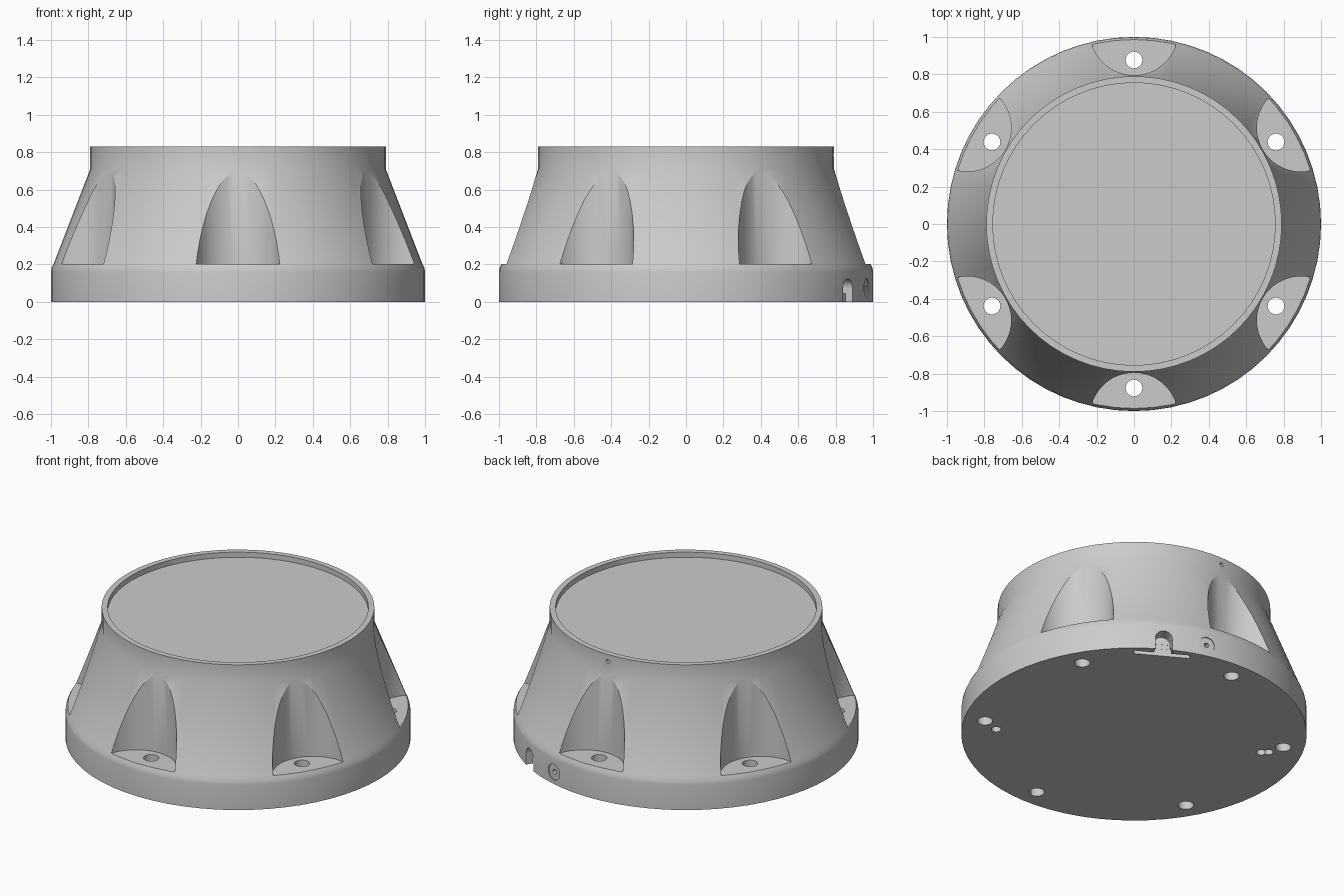
import bpy, bmesh, math
from mathutils import Matrix, Vector

if "Cube" in bpy.data.objects:
    bpy.data.objects.remove(bpy.data.objects["Cube"], do_unlink=True)

grey = bpy.data.materials.new("light grey")
grey.use_nodes = True
grey.diffuse_color = (0.6, 0.6, 0.6, 1)
grey.node_tree.nodes["Principled BSDF"].inputs["Base Color"].default_value = (0.6, 0.6, 0.6, 1)


def add_object(name, bm):
    bmesh.ops.recalc_face_normals(bm, faces=bm.faces)
    mesh = bpy.data.meshes.new(name)
    bm.to_mesh(mesh)
    bm.free()
    mesh.materials.append(grey)
    obj = bpy.data.objects.new(name, mesh)
    bpy.context.collection.objects.link(obj)
    return obj


def lathe(name, profile, steps):
    bm = bmesh.new()
    verts = [bm.verts.new((r, 0, z)) for r, z in profile]
    edges = [bm.edges.new(pair) for pair in zip(verts, verts[1:])]
    bmesh.ops.spin(bm, geom=verts + edges, cent=(0, 0, 0), axis=(0, 0, 1),
                   angle=math.tau, steps=steps, use_duplicate=False)
    bmesh.ops.remove_doubles(bm, verts=bm.verts, dist=0.0005)
    return add_object(name, bm)


def turned(degrees):
    return Matrix.Rotation(math.radians(degrees), 4, "Z")


def cut(target, bm):
    """Subtract a temporary solid from the target."""
    cutter = add_object("cutter", bm)
    cutter.hide_render = True
    mod = target.modifiers.new("cut", "BOOLEAN")
    mod.operation = "DIFFERENCE"
    mod.solver = "EXACT"
    mod.object = cutter
    bpy.context.view_layer.objects.active = target
    bpy.ops.object.modifier_apply(modifier=mod.name)
    bpy.data.objects.remove(cutter, do_unlink=True)


def cut_upright(target, angle, dist, radius, low, high, sides=24):
    """Vertical round cut at a polar position."""
    bm = bmesh.new()
    place = turned(angle) @ Matrix.Translation((dist, 0, (low + high) / 2))
    bmesh.ops.create_cone(bm, cap_ends=True, segments=sides, radius1=radius,
                          radius2=radius, depth=high - low, matrix=place)
    cut(target, bm)


def cut_radial(target, angle, z, radius, inner, outer, sides=24):
    """Round cut that points out from the axis."""
    bm = bmesh.new()
    place = (turned(angle) @ Matrix.Translation(((inner + outer) / 2, 0, z))
             @ Matrix.Rotation(math.pi / 2, 4, "Y"))
    bmesh.ops.create_cone(bm, cap_ends=True, segments=sides, radius1=radius,
                          radius2=radius, depth=outer - inner, matrix=place)
    cut(target, bm)


def cut_box(target, angle, size, centre):
    bm = bmesh.new()
    place = (turned(angle) @ Matrix.Translation(centre)
             @ Matrix.Diagonal(Vector((*size, 1))))
    bmesh.ops.create_cube(bm, size=1, matrix=place)
    cut(target, bm)


# Tapered housing with rounded foot, straight collar and sunken top
housing = lathe("housing", [
    (0, 0), (1, 0), (1, 0.16), (0.997, 0.18), (0.985, 0.205),
    (0.79, 0.71), (0.79, 0.83), (0.755, 0.83), (0.755, 0.797), (0, 0.797)], 64)

# Six scalloped pockets with bolt holes through the foot
for i in range(6):
    angle = 30 + 60 * i
    cut_upright(housing, angle, 1.03, 0.235, 0.203, 0.75, 48)
    cut_upright(housing, angle, 0.877, 0.045, -0.1, 0.3)

# Arched cable port and the wide slit under it
cut_box(housing, 60, (0.16, 0.1, 0.12), (1.0, 0, 0.015))
cut_radial(housing, 60, 0.073, 0.05, 0.921, 1.1)
cut_box(housing, 60, (0.035, 0.33, 0.08), (0.937, 0, 0.005))

# Side screw with shallow counterbore, and a pin hole in the collar
cut_radial(housing, 75, 0.075, 0.05, 0.993, 1.1)
cut_radial(housing, 75, 0.075, 0.015, 0.9, 1.1, 12)
cut_radial(housing, 90, 0.785, 0.012, 0.765, 0.9, 12)

# Locating holes in the underside
cut_upright(housing, -36, 0.80, 0.028, -0.1, 0.06)
cut_upright(housing, 156, 0.765, 0.028, -0.1, 0.06)
cut_upright(housing, 155, 0.805, 0.028, -0.1, 0.06)

bpy.ops.object.select_all(action="DESELECT")
housing.select_set(True)
bpy.context.view_layer.objects.active = housing
bpy.ops.object.shade_smooth_by_angle(angle=math.radians(25))
